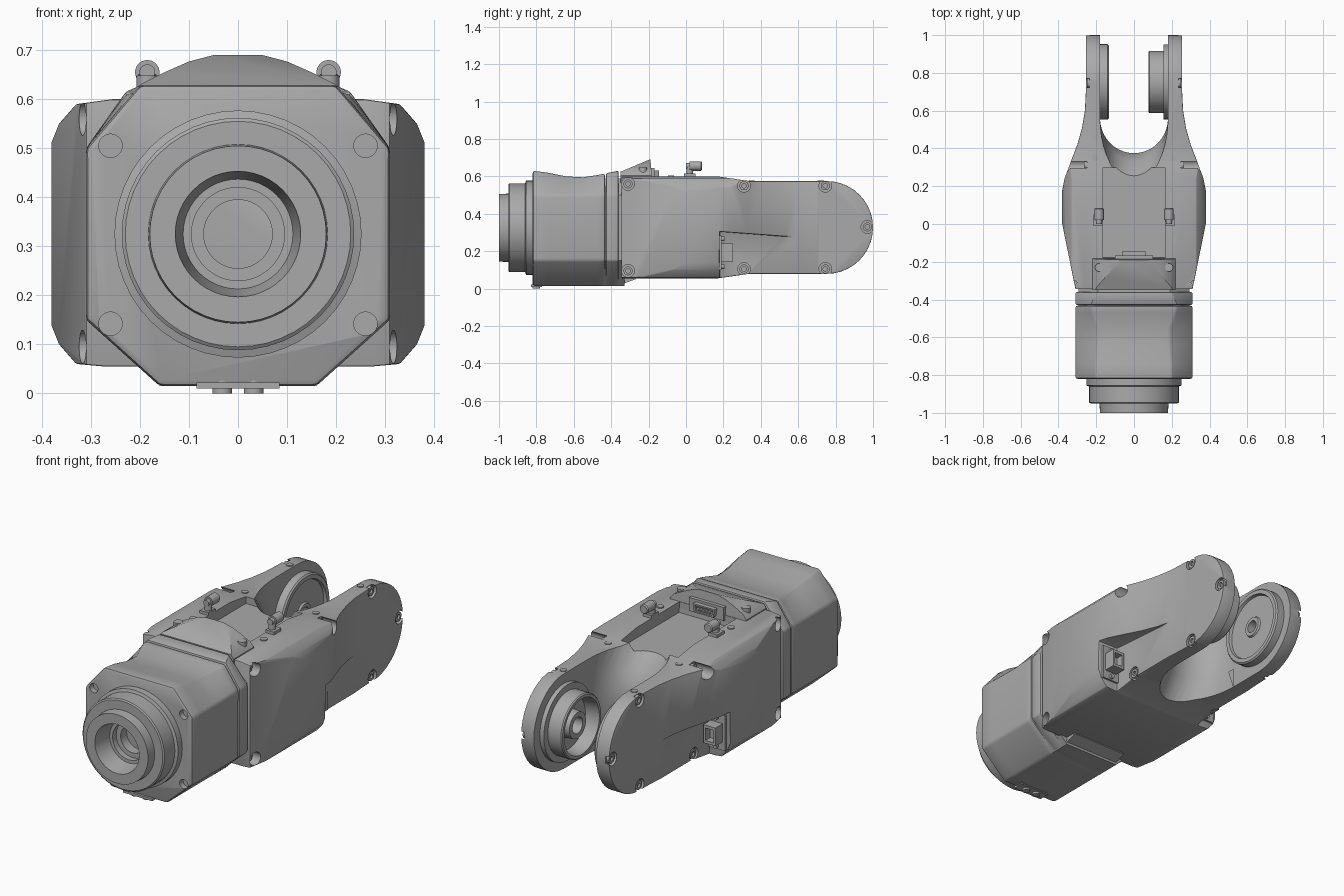
import bpy, bmesh
from math import cos, sin, pi

if "Cube" in bpy.data.objects:
    bpy.data.objects.remove(bpy.data.objects["Cube"], do_unlink=True)

grey = bpy.data.materials.new("light_grey_metal")
grey.use_nodes = True
colour = (0.4, 0.4, 0.4, 1)
grey.diffuse_color = colour
grey.node_tree.nodes["Principled BSDF"].inputs["Base Color"].default_value = colour

AXIS_Z = 0.325     # height of the main axis
JOINT_Y = 0.752    # fork pivot


def loft(name, rings):
    """Skin a list of closed rings and cap both ends."""
    bm = bmesh.new()
    rows = [[bm.verts.new(p) for p in ring] for ring in rings]
    n = len(rows[0])
    for a, b in zip(rows, rows[1:]):
        for i in range(n):
            j = (i + 1) % n
            bm.faces.new((a[i], a[j], b[j], b[i]))
    bm.faces.new(rows[0])
    bm.faces.new(rows[-1])
    bmesh.ops.recalc_face_normals(bm, faces=bm.faces)
    mesh = bpy.data.meshes.new(name)
    bm.to_mesh(mesh)
    bm.free()
    mesh.materials.append(grey)
    ob = bpy.data.objects.new(name, mesh)
    bpy.context.collection.objects.link(ob)
    return ob


def place(axis, u, v, w):
    return {"x": (w, u, v), "y": (u, w, v), "z": (u, v, w)}[axis]


def prism(name, pts, axis, a, b):
    return loft(name, [[place(axis, u, v, w) for u, v in pts] for w in (a, b)])


def lathe(name, axis, cu, cv, profile, n=48):
    return loft(name, [[place(axis, cu + r * cos(2 * pi * i / n), cv + r * sin(2 * pi * i / n), w)
                        for i in range(n)] for w, r in profile])


def box(name, x0, x1, y0, y1, z0, z1):
    return prism(name, [(x0, y0), (x1, y0), (x1, y1), (x0, y1)], "z", z0, z1)


def mirrored(half):
    """Close a right-hand outline with its reflection in the first coordinate."""
    return half + [(-u, v) for u, v in reversed(half)]


def apply(ob, kind, **settings):
    mod = ob.modifiers.new(kind.lower(), kind)
    for key, value in settings.items():
        setattr(mod, key, value)
    bpy.context.view_layer.objects.active = ob
    bpy.ops.object.modifier_apply(modifier=mod.name)


def boolean(ob, other, operation="DIFFERENCE"):
    apply(ob, "BOOLEAN", object=other, operation=operation, solver="EXACT")
    bpy.data.objects.remove(other, do_unlink=True)


def bevel(ob, width, segments=2):
    apply(ob, "BEVEL", width=width, segments=segments, limit_method="ANGLE", angle_limit=0.6)


# Motor housing: chamfered section with a shallow waist on top
def section(y, top_half, top, side=0.31):
    half = [(0.16, 0.015), (side, 0.15), (side, 0.5), (top_half, top)]
    return [(u, y, v) for u, v in mirrored(half)]


housing = loft("motor_housing", [section(-0.82, 0.2, 0.63), section(-0.74, 0.2, 0.62),
                                 section(-0.64, 0.19, 0.6), section(-0.55, 0.19, 0.595),
                                 section(-0.47, 0.22, 0.608), section(-0.432, 0.23, 0.615)])
bevel(housing, 0.012)
for x in (-0.26, 0.26):
    for z in (0.142, 0.505):
        boolean(housing, lathe("hole_cutter", "y", x, z, [(-0.9, 0.024), (-0.79, 0.024)], 24))
band = loft("housing_rear_band", [section(-0.428, 0.23, 0.617), section(-0.36, 0.2, 0.63)])
bevel(band, 0.008)
loft("neck", [section(-0.45, 0.19, 0.59, 0.295), section(-0.33, 0.19, 0.59, 0.295)])

# Stepped front flange with a deep bore
lathe("front_flange", "y", 0, AXIS_Z,
      [(-0.8, 0.252), (-0.855, 0.252), (-0.86, 0.237), (-0.945, 0.237), (-0.95, 0.23),
       (-0.95, 0.183), (-1, 0.18), (-1, 0.128), (-0.9, 0.112), (-0.9, 0.095),
       (-0.87, 0.095), (-0.87, 0.07), (-0.78, 0.07)])

# Drain screws under the housing
box("drain_lug", -0.085, 0.085, -0.83, -0.77, 0.01, 0.022)
for x in (-0.032, 0.032):
    lathe("drain_screw", "z", x, -0.8, [(0, 0.02), (0.03, 0.02)], 20)

# Fork body: plan, side and front outlines intersected
plan = [(0.31, -0.345), (0.38, 0), (0.38, 0.18), (0.368, 0.24), (0.335, 0.33),
        (0.3, 0.42), (0.275, 0.51), (0.26, 0.6), (0.255, 0.7), (0.255, 1.01)]
fork = prism("fork_body", mirrored(plan), "z", 0, 0.7)
tip = [(JOINT_Y + 0.248 * sin(pi * i / 20), 0.327 - 0.248 * cos(pi * i / 20)) for i in range(21)]
side = [(-0.345, 0.055), (0.17, 0.055), (0.34, 0.079)] + tip + [(0.34, 0.575), (0.17, 0.6), (-0.345, 0.6)]
boolean(fork, prism("side_cutter", side, "x", -0.5, 0.5), "INTERSECT")
front = [(0.22, 0.05), (0.33, 0.06), (0.365, 0.1), (0.385, 0.15),
         (0.385, 0.5), (0.365, 0.55), (0.33, 0.59), (0.22, 0.605)]
boolean(fork, prism("front_cutter", mirrored(front), "y", -0.5, 1.1), "INTERSECT")

# Flat outer arm plates below the fairings
for s in (-1, 1):
    wedge = [(0.18, -0.1), (1.2, -0.1), (1.2, 0.26), (0.52, 0.28), (0.18, 0.305)]
    boolean(fork, prism("plate_cutter", wedge, "x", s * 0.262, s * 0.5))
bevel(fork, 0.01)


# Flared throat between the arms
def throat(z, floor):
    arc = [(0.18 * cos(pi * i / 20), 0.56 - (0.56 - floor) * sin(pi * i / 20)) for i in range(21)]
    return [(u, v, z) for u, v in arc + [(-0.18, 1.2), (0.18, 1.2)]]


boolean(fork, loft("throat_cutter", [throat(-0.05, 0.21), throat(0.06, 0.26), throat(0.18, 0.34),
                                     throat(0.27, 0.375), throat(0.38, 0.375), throat(0.47, 0.33),
                                     throat(0.6, 0.2), throat(0.7, 0.1)]))
boolean(fork, box("tray_cutter", -0.165, 0.165, -0.18, 0.3, 0.545, 0.7))

# Side screws in their notches: y, z, inner x of the notch
for y, z, x in [(-0.31, 0.56, 0.27), (-0.31, 0.095, 0.27), (0.31, 0.55, 0.25), (0.31, 0.105, 0.245),
                (0.745, 0.55, 0.235), (0.745, 0.105, 0.235), (0.97, 0.33, 0.235)]:
    for s in (-1, 1):
        boolean(fork, lathe("notch_cutter", "x", y, z, [(s * x, 0.034), (s * 0.5, 0.034)], 24))
        lathe("side_screw", "x", y, z, [(s * (x - 0.01), 0.024), (s * (x + 0.014), 0.024),
                                        (s * (x + 0.014), 0.012), (s * (x + 0.004), 0.012)], 20)

# Sloped arched cover on the top and the small skid below
cover = prism("connector_cover", [(-0.35, 0.56), (-0.35, 0.625), (-0.19, 0.692), (-0.178, 0.54)],
              "x", -0.22, 0.22)
arch = [(0.22, 0.5), (0.22, 0.605), (0.2, 0.63), (0.15, 0.655), (0.1, 0.677), (0.05, 0.69)]
boolean(cover, prism("arch_cutter", mirrored(arch), "y", -0.5, 0), "INTERSECT")
prism("lower_skid", [(-0.345, 0.022), (-0.27, 0.05), (-0.27, 0.07), (-0.345, 0.07)], "x", -0.16, 0.16)
for x in (-0.185, 0.185):
    lathe("cover_screw", "z", x, -0.23, [(0.6, 0.022), (0.648, 0.022)], 20)

# Multi-pin socket on the cover's rear wall
box("socket_plate", -0.1, 0.1, -0.19, -0.168, 0.575, 0.645)
shell = prism("socket_shell", [(-0.055, 0.588), (0.055, 0.588), (0.063, 0.632), (-0.063, 0.632)],
              "y", -0.18, -0.145)
boolean(shell, prism("shell_cutter", [(-0.046, 0.595), (0.046, 0.595), (0.052, 0.625), (-0.052, 0.625)],
                     "y", -0.155, -0.1))
for row, count in ((0.603, 5), (0.617, 6)):
    for i in range(count):
        lathe("socket_pin", "y", (i - (count - 1) / 2) * 0.016, row, [(-0.16, 0.004), (-0.148, 0.004)], 8)

for s in (-1, 1):
    # Thumb latches
    lathe("latch_stem", "z", s * 0.185, 0.02, [(0.58, 0.018), (0.65, 0.018)], 20)
    lathe("latch_knob", "y", s * 0.185, 0.655, [(0, 0.016), (0.02, 0.016), (0.02, 0.025),
                                               (0.08, 0.025), (0.086, 0.02)], 24)
    box("latch_base", s * 0.165, s * 0.215, -0.01, 0.05, 0.58, 0.615)
    # Small top screws along the rails
    for y, z in ((-0.08, 0.6), (0.35, 0.573), (0.72, 0.573)):
        lathe("rail_screw", "z", s * 0.205, y, [(z - 0.02, 0.017), (z + 0.006, 0.017)], 16)
    # Power sockets facing backwards under the fairings
    box("power_plate", s * 0.262, s * 0.36, 0.17, 0.19, 0.1, 0.285)
    power = box("power_socket", s * 0.275, s * 0.345, 0.17, 0.25, 0.145, 0.24)
    boolean(power, box("power_cutter", s * 0.287, s * 0.333, 0.21, 0.3, 0.16, 0.225))
    for z in (0.118, 0.266):
        lathe("power_screw", "y", s * 0.31, z, [(0.18, 0.012), (0.205, 0.012)], 16)

# Joint bearings on the inner arm faces
lathe("bearing_disc", "x", JOINT_Y, 0.327,
      [(-0.2, 0.2), (-0.14, 0.2), (-0.133, 0.193), (-0.133, 0.172), (-0.148, 0.168),
       (-0.148, 0.055), (-0.138, 0.05), (-0.138, 0.032), (-0.19, 0.032)])
lathe("bearing_cup", "x", JOINT_Y, 0.327,
      [(0.2, 0.198), (0.157, 0.198), (0.157, 0.165), (0.082, 0.165), (0.076, 0.16), (0.076, 0.145),
       (0.15, 0.135), (0.15, 0.072), (0.1, 0.068), (0.1, 0.042), (0.18, 0.042)])

# Smooth shading with sharp edges kept
bpy.ops.object.select_all(action="DESELECT")
for ob in bpy.context.scene.objects:
    if ob.type == "MESH":
        ob.select_set(True)
        bpy.context.view_layer.objects.active = ob
bpy.ops.object.shade_smooth_by_angle(angle=0.5)
